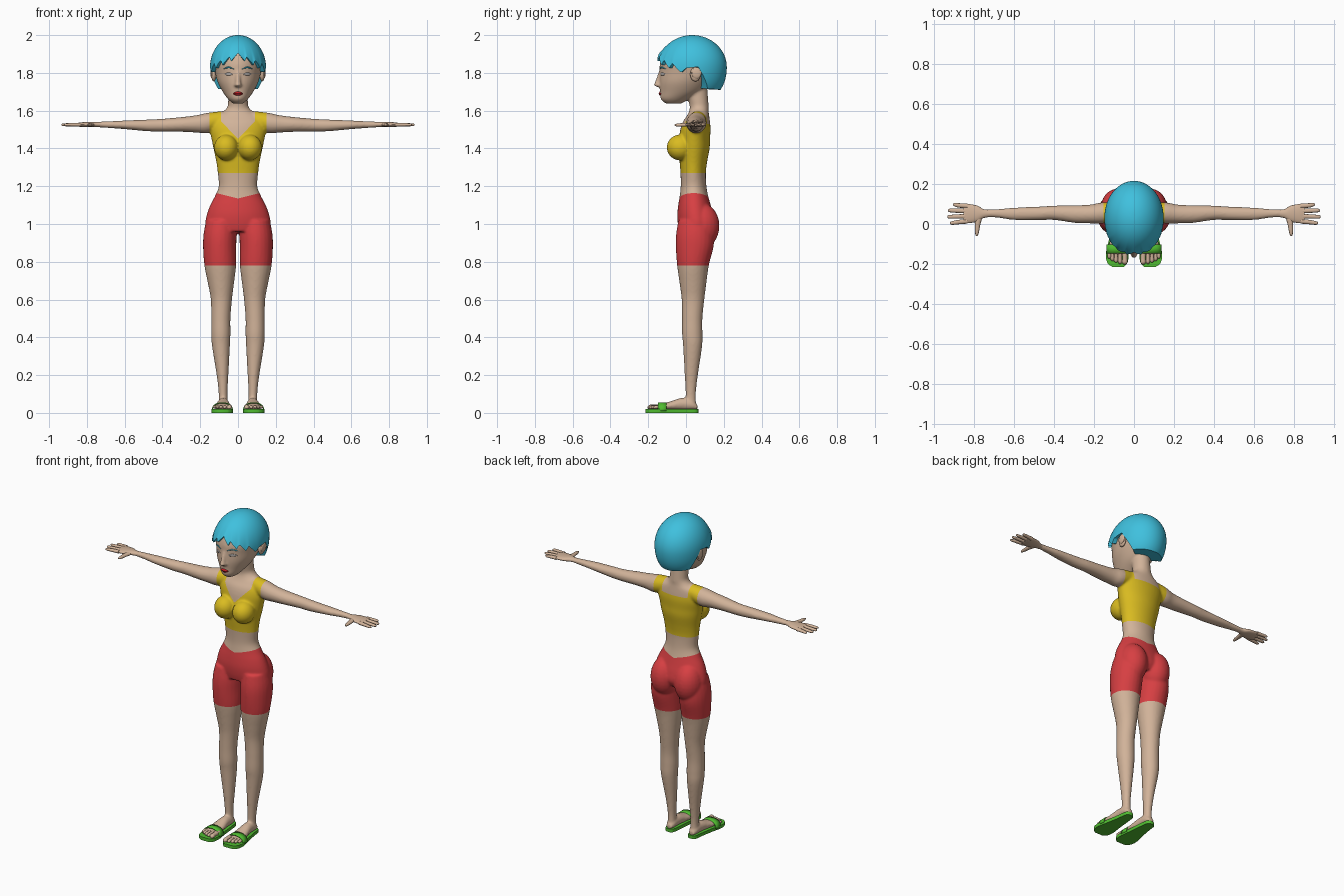
import bpy, bmesh
from math import sin, cos, acos, pi, radians
from mathutils import Matrix, Vector
from mathutils.bvhtree import BVHTree

if "Cube" in bpy.data.objects:
    bpy.data.objects.remove(bpy.data.objects["Cube"])


def material(name, *rgb):
    mat = bpy.data.materials.new(name)
    mat.use_nodes = True
    mat.diffuse_color = (*rgb, 1)
    mat.node_tree.nodes["Principled BSDF"].inputs["Base Color"].default_value = (*rgb, 1)
    return mat


SKIN = material("skin", .64, .45, .32)
HAIR = material("blue hair", .05, .53, .73)
YELLOW = material("yellow top", .7, .5, .015)
RED = material("red shorts", .68, .05, .055)
GREEN = material("green sandal", .08, .5, .03)
LIPS = material("red lips", .55, .015, .02)
EYE = material("eye grey", .45, .42, .4)


def spline(rows, steps=5):
    """Smooth curve through rows of values."""
    rows = [Vector(r) for r in rows]
    out = []
    for i in range(len(rows) - 1):
        p, q = rows[i], rows[i + 1]
        m = (q - rows[max(i - 1, 0)]) / 2
        n = (rows[min(i + 2, len(rows) - 1)] - p) / 2
        for k in range(steps):
            t = k / steps
            out.append(p * (1 + 2 * t) * (1 - t) ** 2 + m * t * (1 - t) ** 2
                       + q * t * t * (3 - 2 * t) - n * t * t * (1 - t))
    return out + [rows[-1]]


def skin_grid(bm, lines, closed=False):
    """Quads between neighbouring lines of points."""
    lines = [[bm.verts.new(p) for p in line] for line in lines]
    size = len(lines[0])
    for a, b in zip(lines, lines[1:]):
        for k in range(size if closed else size - 1):
            j = (k + 1) % size
            bm.faces.new((a[k], a[j], b[j], b[k]))
    return lines


def loft(bm, axis, rows, side=1, seg=24):
    """Oval sections (position, centre u, centre v, radius u, radius v)."""
    lines = []
    for t, a, b, ra, rb in spline(rows):
        ring = []
        for k in range(seg):
            u = a + ra * cos(2 * pi * k / seg)
            v = b + rb * sin(2 * pi * k / seg)
            x, y, z = {"x": (t, u, v), "y": (u, t, v), "z": (u, v, t)}[axis]
            ring.append((x * side, y, z))
        lines.append(ring)
    lines = skin_grid(bm, lines, True)
    bm.faces.new(lines[0])
    bm.faces.new(lines[-1])


def ball(bm, centre, radii):
    m = Matrix.Translation(centre) @ Matrix.Diagonal((*radii, 1))
    bmesh.ops.create_uvsphere(bm, u_segments=24, v_segments=16, radius=1, matrix=m)


def finish(name, bm, mats, mirror=False, thickness=0, angle=50):
    bmesh.ops.recalc_face_normals(bm, faces=bm.faces[:])
    mesh = bpy.data.meshes.new(name)
    bm.to_mesh(mesh)
    obj = bpy.data.objects.new(name, mesh)
    bpy.context.collection.objects.link(obj)
    for mat in mats:
        mesh.materials.append(mat)
    bpy.ops.object.select_all(action='DESELECT')
    obj.select_set(True)
    bpy.context.view_layer.objects.active = obj
    bpy.ops.object.shade_smooth_by_angle(angle=radians(angle))
    if thickness:
        obj.modifiers.new("thickness", 'SOLIDIFY').thickness = thickness
    if mirror:
        obj.modifiers.new("mirror", 'MIRROR')
    return obj


# Body volumes: trunk with neck, then head
bm = bmesh.new()
loft(bm, "z", [(1.74, 0, .055, .05, .056), (1.66, 0, .065, .052, .052), (1.62, 0, .07, .056, .05),
               (1.595, 0, .068, .08, .052), (1.57, 0, .063, .125, .06), (1.54, 0, .055, .146, .072),
               (1.5, 0, .05, .15, .08), (1.45, 0, .045, .14, .082), (1.4, 0, .043, .13, .082),
               (1.33, 0, .039, .115, .073), (1.27, 0, .038, .107, .067), (1.2, 0, .04, .102, .068),
               (1.15, 0, .042, .121, .075), (1.1, 0, .045, .147, .086), (1.05, 0, .05, .165, .096),
               (1, 0, .055, .174, .098), (.96, 0, .05, .165, .085)], seg=40)
loft(bm, "z", [(1.637, 0, -.065, .025, .04), (1.66, 0, -.058, .052, .075), (1.7, 0, -.025, .081, .112),
               (1.75, 0, -.003, .107, .138), (1.8, 0, .02, .121, .16), (1.85, 0, .024, .129, .162),
               (1.9, 0, .03, .125, .15), (1.95, 0, .03, .088, .11), (1.97, 0, .03, .04, .05)], seg=40)
# Nose
loft(bm, "z", [(1.725, 0, -.135, .014, .016), (1.735, 0, -.145, .02, .027), (1.75, 0, -.143, .015, .022),
               (1.8, 0, -.135, .011, .012), (1.82, 0, -.13, .008, .008)])
for s in (1, -1):
    # Bust and seat
    ball(bm, (.063 * s, -.032, 1.405), (.064, .07, .068))
    ball(bm, (.082 * s, .083, .99), (.084, .094, .12))
    # Arm
    loft(bm, "x", [(.08, .06, 1.553, .045, .045), (.16, .055, 1.535, .053, .054), (.22, .05, 1.53, .047, .046),
                   (.3, .05, 1.527, .044, .039), (.4, .056, 1.523, .036, .034), (.48, .053, 1.522, .034, .031),
                   (.6, .051, 1.525, .031, .023), (.68, .053, 1.526, .022, .018),
                   (.75, .053, 1.527, .019, .014)], s)
    # Leg
    loft(bm, "z", [(1.02, .09, .05, .078, .09), (.95, .095, .048, .087, .1), (.88, .097, .046, .088, .1),
                   (.78, .094, .037, .084, .084), (.68, .09, .037, .068, .07), (.6, .088, .037, .056, .06),
                   (.5, .091, .033, .051, .054), (.42, .091, .033, .051, .054), (.35, .09, .035, .047, .05),
                   (.2, .082, .028, .031, .035), (.1, .079, .025, .023, .027),
                   (.03, .078, .025, .026, .03)], s)
    # Foot
    loft(bm, "y", [(.06, .078, .03, .018, .013), (.03, .078, .043, .029, .028), (-.02, .078, .047, .031, .033),
                   (-.08, .08, .038, .041, .024), (-.13, .083, .032, .05, .015),
                   (-.155, .083, .03, .047, .011)], s)

# Fuse the volumes into one smooth surface
source = finish("body_source", bm, [SKIN])
remesh = source.modifiers.new("fuse", 'REMESH')
remesh.mode = 'VOXEL'
remesh.voxel_size = .006
relax = source.modifiers.new("relax", 'SMOOTH')
relax.factor = .5
relax.iterations = 9
graph = bpy.context.evaluated_depsgraph_get()
fused = bpy.data.meshes.new_from_object(source.evaluated_get(graph))
bm = bmesh.new()
bm.from_mesh(fused)
bpy.data.objects.remove(source)

# Cut clean garment borders, then colour by region
cuts = [((0, 0, .78), (0, 0, 1)), ((0, 0, 1.27), (0, 0, 1)), ((0, .06, 0), (0, 1, 0)), ((0, 0, 1.53), (0, 0, 1))]
for s in (1, -1):
    cuts += [((0, 0, 1.135), (-.25 * s, 0, 1)), ((0, 0, 1.45), (-1.05 * s, 0, 1)),
             ((.152 * s, 0, 0), (1, 0, 0)), ((.09 * s, 0, 0), (1, 0, 0))]
for point, normal in cuts:
    bmesh.ops.bisect_plane(bm, geom=bm.verts[:] + bm.edges[:] + bm.faces[:], dist=1e-5,
                           plane_co=point, plane_no=normal)


def garment(c):
    x = abs(c.x)
    if .78 < c.z < 1.135 + .25 * x:
        return 2
    neckline = 1.45 + 1.05 * x if c.y < .06 else 1.53
    if 1.27 < c.z < 1.63 and x < .152 and (c.z < neckline or x > .09):
        return 1
    return 0


for face in bm.faces:
    face.material_index = garment(face.calc_center_median())
surface = BVHTree.FromBMesh(bm)
finish("body", bm, [SKIN, YELLOW, RED], angle=70)


# Painted face details follow the surface
def face_patch(name, mat, x0, x1, height, half, bend, mirror, lift=.003):
    bm = bmesh.new()
    lines = []
    for i in range(13):
        t = i / 12
        x, w = x0 + (x1 - x0) * t, sin(pi * t)
        line = []
        for k in (-1, -.5, 0, .5, 1):
            z = height + bend * w + half * k * (.15 + .85 * w)
            hit = surface.ray_cast(Vector((x, -1, z)), Vector((0, 1, 0)))[0]
            line.append((x, hit.y - lift * (1.5 - abs(k)), z))
        lines.append(line)
    skin_grid(bm, lines)
    finish(name, bm, [mat], mirror, thickness=.002)


face_patch("eyebrows", HAIR, .022, .078, 1.82, .004, .009, True)
face_patch("eyes", EYE, .028, .072, 1.792, .008, .002, True, .001)
face_patch("lips", LIPS, -.026, .026, 1.69, .011, 0, False, .006)

# Ears
bm = bmesh.new()
ball(bm, (.128, .05, 1.793), (.014, .028, .038))
ball(bm, (.138, .056, 1.8), (.008, .026, .03))
finish("ears", bm, [SKIN], True)

# Hair cap with a jagged fringe
HEM = [(0, 1.905), (14, 1.862), (18, 1.885), (32, 1.842), (37, 1.868), (50, 1.825), (56, 1.85), (71, 1.802),
       (80, 1.825), (100, 1.832), (110, 1.78), (122, 1.715), (180, 1.71)]


def hem_height(deg):
    for (a, za), (b, zb) in zip(HEM, HEM[1:]):
        if deg <= b:
            return za + (zb - za) * (deg - a) / (b - a)


bm = bmesh.new()
columns = []
for i in range(180):
    deg = i * 2 - 180
    a = radians(deg)
    limit = acos((hem_height(abs(deg)) - 1.83) / .17)
    column = []
    for k in range(1, 25):
        t = k / 24
        phi = limit * t
        r = sin(phi) if phi < pi / 2 else sin(phi) ** .6
        r *= 1 + .06 * t ** 6 * max(cos(a), 0)
        column.append((.148 * r * sin(a), .033 - .183 * r * cos(a), 1.83 + .17 * cos(phi)))
    x, y, z = column[-1]
    column.append((x * .5, .033 + (y - .033) * .5, z + .004))
    columns.append(column)
rings = skin_grid(bm, list(zip(*columns)), True)
bm.faces.new(rings[0])
finish("hair", bm, [HAIR])

# Hands: palm, four fingers, thumb
bm = bmesh.new()
loft(bm, "x", [(.72, .053, 1.527, .017, .013), (.755, .052, 1.527, .023, .014), (.785, .052, 1.527, .04, .014),
               (.83, .052, 1.526, .048, .012), (.855, .052, 1.526, .046, .008)])
for base, tip, end in ((.09, .097, .908), (.065, .068, .932), (.039, .036, .935), (.014, .005, .922)):
    loft(bm, "x", [(.835, base, 1.526, .012, .01), (.88, (base + tip) / 2, 1.526, .011, .009),
                   (end - .01, tip, 1.525, .009, .007), (end, tip, 1.525, .003, .003)], seg=12)
loft(bm, "y", [(.04, .775, 1.526, .018, .011), (0, .783, 1.525, .014, .01), (-.045, .787, 1.524, .009, .008),
               (-.06, .788, 1.524, .003, .003)], seg=12)
finish("hands", bm, [SKIN], True)

# Toes
bm = bmesh.new()
for x, r, end in ((.046, .014, -.203), (.07, .0105, -.2), (.09, .01, -.194), (.108, .0095, -.186), (.124, .009, -.174)):
    loft(bm, "y", [(-.13, x, .032, r, r), (end + .03, x, .032, r * .9, r * .85), (end + .01, x, .03, r, r * .9),
                   (end, x, .028, r * .4, r * .4)], seg=12)
finish("toes", bm, [SKIN], True)

# Sandal soles
bm = bmesh.new()
outline = spline([(.065, .078, .012), (.05, .078, .027), (0, .078, .034), (-.08, .081, .045),
                  (-.15, .084, .057), (-.195, .083, .05), (-.215, .08, .028)])
loop = [(c + w, y, 0) for y, c, w in outline] + [(c - w, y, 0) for y, c, w in reversed(outline)]
base = bm.faces.new([bm.verts.new(p) for p in loop])
top = bmesh.ops.extrude_face_region(bm, geom=[base])["geom"]
bmesh.ops.translate(bm, vec=(0, 0, .02), verts=[v for v in top if isinstance(v, bmesh.types.BMVert)])
finish("sandal_soles", bm, [GREEN], True)

# Sandal straps
bm = bmesh.new()
arch = [(.083 + .056 * cos(pi * k / 24), .01 + .046 * sin(pi * k / 24) ** .7) for k in range(25)]
skin_grid(bm, [[(x, y, z) for x, z in arch] for y in (-.147, -.125, -.102)])
finish("sandal_straps", bm, [GREEN], True, thickness=.006)
